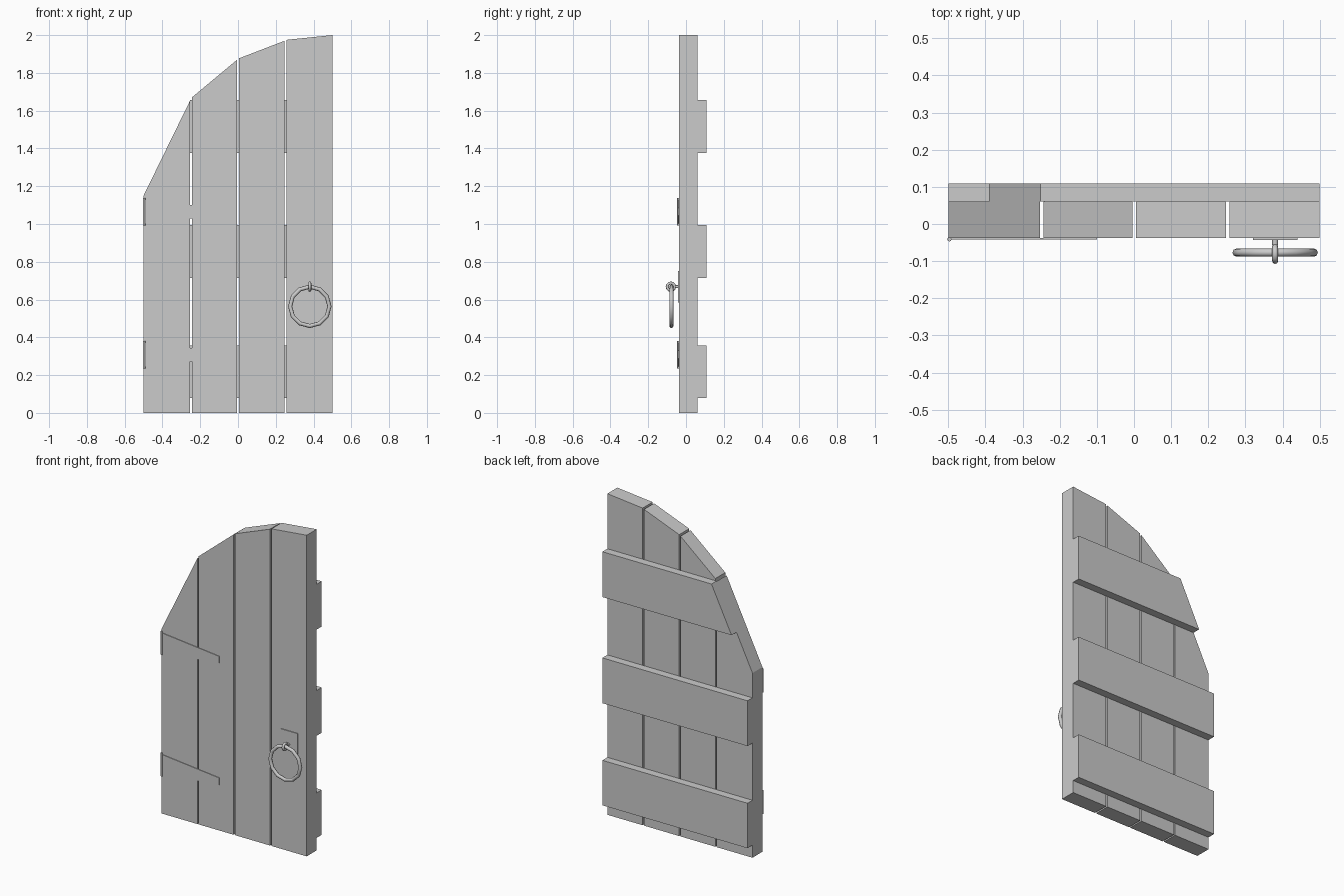
import bpy, bmesh, math
from mathutils import Matrix, Vector

if "Cube" in bpy.data.objects:
    bpy.data.objects.remove(bpy.data.objects["Cube"])

Y_FRONT, Y_BACK = -0.038, 0.060   # plank faces


def prism(name, pts, y0, y1):
    """Extrude an (x, z) outline from y0 to y1."""
    bm = bmesh.new()
    face = bm.faces.new([bm.verts.new((x, y0, z)) for x, z in pts])
    ext = bmesh.ops.extrude_face_region(bm, geom=[face])
    verts = [g for g in ext["geom"] if isinstance(g, bmesh.types.BMVert)]
    bmesh.ops.translate(bm, verts=verts, vec=(0, y1 - y0, 0))
    bmesh.ops.recalc_face_normals(bm, faces=bm.faces)
    me = bpy.data.meshes.new(name)
    bm.to_mesh(me)
    bm.free()
    ob = bpy.data.objects.new(name, me)
    bpy.context.collection.objects.link(ob)
    return ob


def rod(name, loc, r, depth, rot=(0, 0, 0), sides=8):
    bpy.ops.mesh.primitive_cylinder_add(vertices=sides, radius=r, depth=depth,
                                        location=loc, rotation=rot)
    bpy.context.object.name = name
    bpy.ops.object.shade_smooth_by_angle(angle=math.radians(50))


def ring(name, loc, major, minor, rot, segs):
    bpy.ops.mesh.primitive_torus_add(major_segments=segs, minor_segments=8,
                                     major_radius=major, minor_radius=minor,
                                     location=loc, rotation=rot)
    bpy.context.object.name = name
    bpy.ops.object.shade_smooth_by_angle(angle=math.radians(60))


# Four vertical planks following the arched top
planks = [(-0.5, -0.253, 1.15, 1.655), (-0.244, -0.004, 1.67, 1.87),
          (0.005, 0.247, 1.877, 1.97), (0.257, 0.5, 1.975, 2.0)]
for i, (x0, x1, zl, zr) in enumerate(planks):
    prism(f"plank_{i + 1}", [(x0, 0), (x1, 0), (x1, zr), (x0, zl)], Y_FRONT, Y_BACK)

# Three back battens, the upper one cut along the arch
for name, z0, z1, xb, xt in [("lower_batten", 0.078, 0.358, -0.5, -0.5),
                             ("middle_batten", 0.714, 0.996, -0.5, -0.5),
                             ("upper_batten", 1.375, 1.657, -0.39, -0.252)]:
    prism(name, [(xb, z0), (0.5, z0), (0.5, z1), (xt, z1)], Y_BACK, 0.109)

# Tapered strap hinges with pins
for name, z in [("lower_hinge", 0.308), ("upper_hinge", 1.065)]:
    prism(name + "_strap", [(-0.498, z - 0.062), (-0.1, z - 0.021),
                            (-0.1, z + 0.021), (-0.498, z + 0.062)], -0.042, Y_FRONT)
    rod(name + "_pin", (-0.497, -0.041, z), 0.006, 0.147)

# Handle plate, staple and pull ring
prism("handle_plate", [(0.32, 0.585), (0.44, 0.585), (0.44, 0.75), (0.32, 0.75)],
      -0.043, Y_FRONT)
rod("staple_stem", (0.38, -0.048, 0.668), 0.008, 0.016, (math.pi / 2, 0, 0))
ring("staple_eye", (0.38, -0.080, 0.668), 0.0195, 0.008, (0, math.pi / 2, 0), 12)
ring("pull_ring", (0.38, -0.077, 0.564), 0.104, 0.011, (math.pi / 2, 0, 0), 12)
